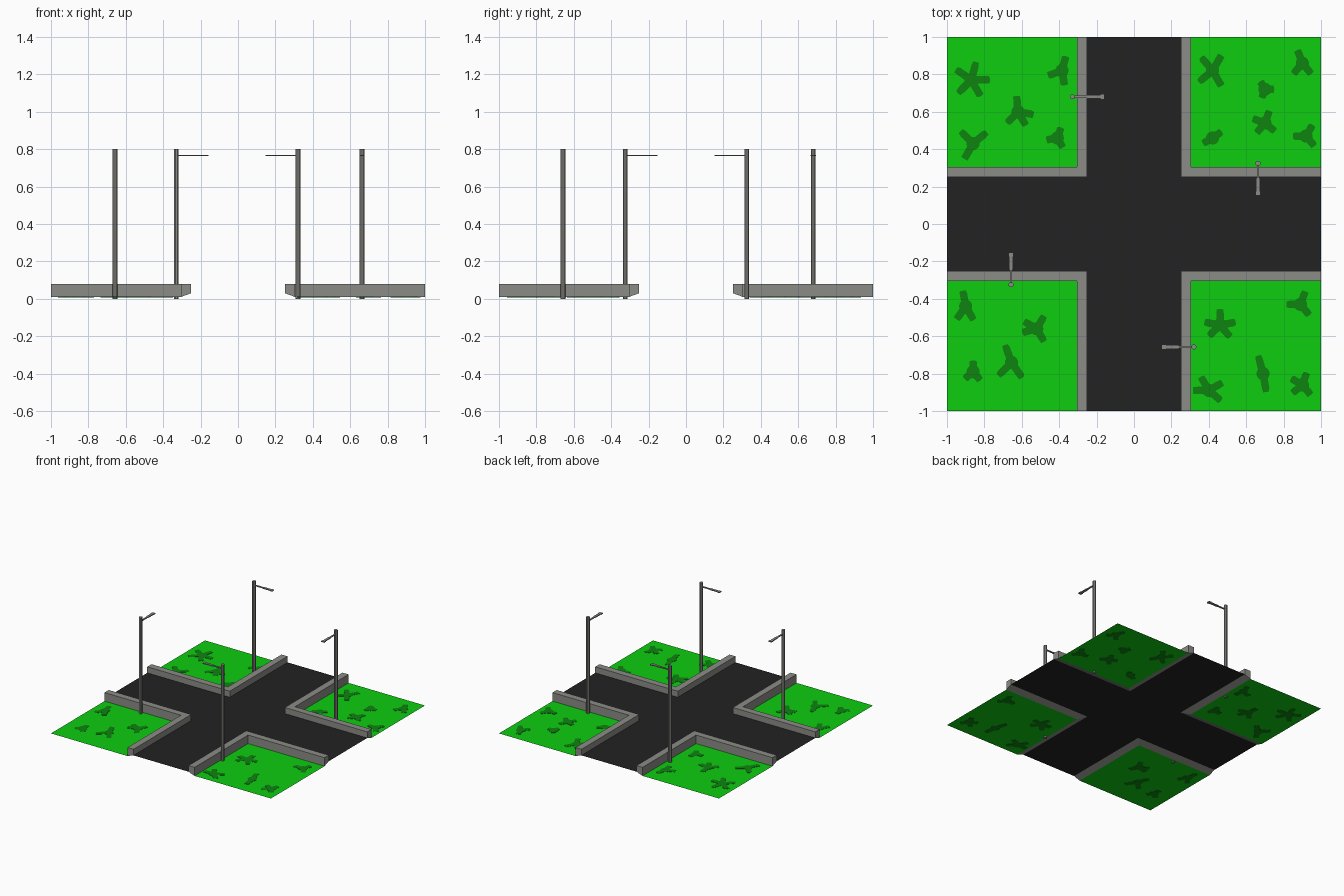
import bpy, bmesh, math
from mathutils import Matrix

if "Cube" in bpy.data.objects:
    bpy.data.objects.remove(bpy.data.objects["Cube"])

IN, OUT = 0.25, 0.305      # road side and grass side of the kerbs
GRASS_Z, ROAD_Z, KERB_Z = 0.01, 0.03, 0.08


def material(name, rgb):
    m = bpy.data.materials.new(name)
    m.diffuse_color = (*rgb, 1)
    m.use_nodes = True
    m.node_tree.nodes["Principled BSDF"].inputs["Base Color"].default_value = m.diffuse_color
    return m


GRASS = material("grass green", (0.004, 0.61, 0.005))
PATCH = material("dark green", (0.004, 0.23, 0.005))
ROAD = material("asphalt black", (0.016, 0.016, 0.016))
GREY = material("concrete grey", (0.26, 0.26, 0.24))


def make(name, bm, mat, mirror=False):
    bmesh.ops.recalc_face_normals(bm, faces=bm.faces)
    mesh = bpy.data.meshes.new(name)
    bm.to_mesh(mesh)
    bm.free()
    mesh.materials.append(mat)
    ob = bpy.data.objects.new(name, mesh)
    bpy.context.collection.objects.link(ob)
    if mirror:
        mod = ob.modifiers.new("mirror", 'MIRROR')
        mod.use_axis = (True, True, False)
        mod.use_mirror_merge = False
    return ob


def polygon(bm, pts, z):
    f = bm.faces.new([bm.verts.new((x, y, z)) for x, y in pts])
    f.normal_update()
    return f


def box(bm, x0, x1, half_w, z0, z1):
    m = Matrix.Translation(((x0 + x1) / 2, 0, (z0 + z1) / 2)) @ \
        Matrix.Diagonal((x1 - x0, 2 * half_w, z1 - z0, 1))
    bmesh.ops.create_cube(bm, size=1, matrix=m)


# road: one cross-shaped face
bm = bmesh.new()
quarter = [(1, -IN), (1, IN), (IN, IN)]
cross = []
for k in range(4):
    c, s = round(math.cos(k * math.pi / 2)), round(math.sin(k * math.pi / 2))
    cross += [(c * x - s * y, s * x + c * y) for x, y in quarter]
polygon(bm, cross, ROAD_Z)
make("road", bm, ROAD)

# four lawns
bm = bmesh.new()
polygon(bm, [(OUT, OUT), (1, OUT), (1, 1), (OUT, 1)], GRASS_Z)
make("lawn", bm, GRASS, mirror=True)

# L-shaped kerbs, the underside slopes from lawn level up to road level
bm = bmesh.new()
profile = [(IN, ROAD_Z), (IN, KERB_Z), (OUT, KERB_Z), (OUT, GRASS_Z)]
rings = [[bm.verts.new(place(d) + (z,)) for d, z in profile]
         for place in (lambda d: (1, d), lambda d: (d, d), lambda d: (d, 1))]
for a, b in zip(rings, rings[1:]):
    for i in range(4):
        j = (i + 1) % 4
        bm.faces.new((a[i], a[j], b[j], b[i]))
bm.faces.new(rings[0])
bm.faces.new(rings[2])
make("kerb", bm, GREY, mirror=True)

# street lamps: octagonal post, thin arm and flat lamp head
for i, (x, y, turn) in enumerate([(-0.33, 0.68, 0), (0.663, 0.325, 270),
                                  (-0.657, -0.325, 90), (0.32, -0.657, 180)]):
    bm = bmesh.new()
    bmesh.ops.create_cone(bm, cap_ends=True, segments=8, radius1=0.014,
                          radius2=0.014, depth=0.8,
                          matrix=Matrix.Translation((0, 0, 0.4)) @
                          Matrix.Rotation(math.pi / 8, 4, 'Z'))
    box(bm, 0.01, 0.09, 0.006, 0.763, 0.77)
    box(bm, 0.08, 0.15, 0.010, 0.763, 0.77)
    box(bm, 0.15, 0.173, 0.014, 0.763, 0.77)
    ob = make("street_lamp_%d" % (i + 1), bm, GREY)
    ob.location = (x, y, 0)
    ob.rotation_euler.z = math.radians(turn)

# dark lawn patches: centre, reach, and the directions of the lobes
patches = [
    (-.87, .77, .10, (0, 75, 145, 225, 300)), (-.385, .82, .08, (75, 200, 280)),
    (-.62, .60, .085, (95, 350, 225, 300)), (-.86, .43, .095, (135, 40, 240)),
    (-.41, .46, .06, (190, 70, 300)),
    (.42, .82, .095, (60, 130, 220, 300)), (.90, .86, .075, (110, 230, 310)),
    (.70, .72, .05, (120, 0, 250)), (.70, .54, .07, (70, 160, 230, 320)),
    (.42, .46, .06, (35, 210)), (.92, .47, .07, (60, 180, 310)),
    (-.90, -.44, .085, (100, 235, 300)), (-.52, -.56, .08, (60, 150, 195, 300)),
    (-.655, -.74, .10, (110, 225, 305)), (-.86, -.79, .06, (90, 220, 310)),
    (.46, -.54, .085, (90, 10, 170, 225, 310)), (.89, -.43, .075, (70, 180, 310)),
    (.69, -.80, .10, (105, 280)), (.40, -.89, .085, (30, 120, 180, 320)),
    (.90, -.86, .07, (70, 150, 220, 310)),
]
bm = bmesh.new()
for cx, cy, reach, lobes in patches:
    pts = []
    for k in range(60):
        t = math.radians(k * 6)
        r = 0.035
        for lobe in lobes:
            d = t - math.radians(lobe)
            if math.cos(d) > 0:
                r = max(r, min(reach, 0.02 / max(abs(math.sin(d)), 0.01)))
        pts.append((cx + r * math.cos(t), cy + r * math.sin(t)))
    face = polygon(bm, pts, GRASS_Z - 0.002)
    ext = bmesh.ops.extrude_face_region(bm, geom=[face], use_keep_orig=True)
    top = [v for v in ext["geom"] if isinstance(v, bmesh.types.BMVert)]
    bmesh.ops.translate(bm, verts=top, vec=(0, 0, 0.004))
make("lawn_patches", bm, PATCH)
